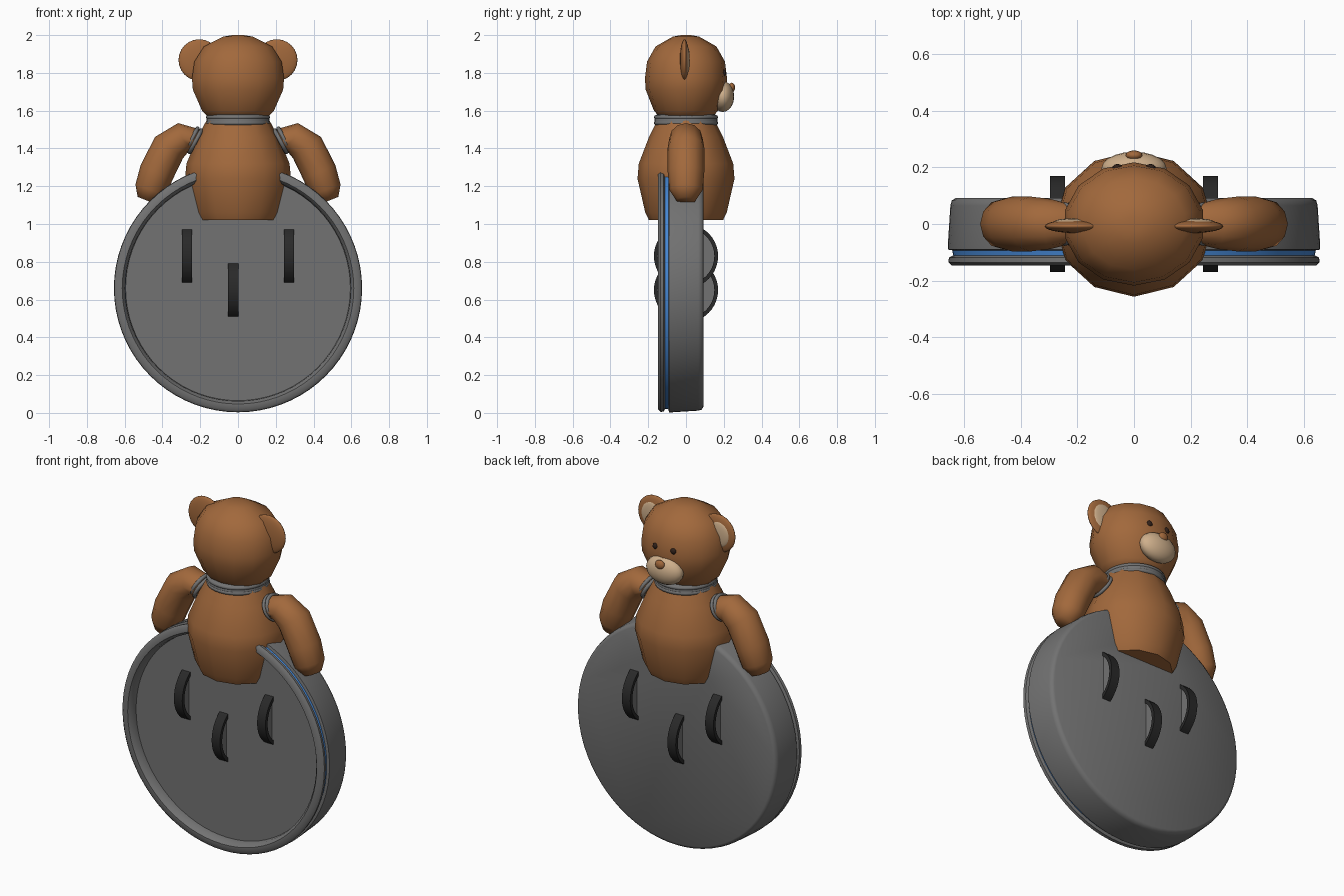
import bpy, bmesh, math
from mathutils import Vector

if "Cube" in bpy.data.objects:
    bpy.data.objects.remove(bpy.data.objects["Cube"])


def material(name, rgb):
    m = bpy.data.materials.new(name)
    m.diffuse_color = (*rgb, 1)
    m.use_nodes = True
    m.node_tree.nodes["Principled BSDF"].inputs["Base Color"].default_value = m.diffuse_color
    return m


GREY = material("metal grey", (0.17, 0.17, 0.17))
BROWN = material("fur brown", (0.36, 0.14, 0.045))
TAN = material("pale tan", (0.62, 0.43, 0.26))
BLACK = material("rubber black", (0.022, 0.022, 0.022))
BLUE = material("seal blue", (0.06, 0.24, 0.65))
EYE = material("eye dark brown", (0.03, 0.015, 0.01))


def finish(ob, mats, angle=50):
    for m in mats:
        ob.data.materials.append(m)
    bpy.ops.object.select_all(action='DESELECT')
    ob.select_set(True)
    bpy.context.view_layer.objects.active = ob
    bpy.ops.object.shade_smooth_by_angle(angle=math.radians(angle))
    return ob


def loft(name, rings, mats, angle=50, rule=None):
    """Skin a stack of closed rings and cap both ends."""
    bm = bmesh.new()
    rows = [[bm.verts.new(p) for p in ring] for ring in rings]
    n = len(rows[0])
    for a, b in zip(rows, rows[1:]):
        for i in range(n):
            bm.faces.new((a[i], a[(i + 1) % n], b[(i + 1) % n], b[i]))
    bm.faces.new(rows[0])
    bm.faces.new(rows[-1])
    bmesh.ops.recalc_face_normals(bm, faces=bm.faces)
    if rule:
        for f in bm.faces:
            f.material_index = rule(f.calc_center_median())
    me = bpy.data.meshes.new(name)
    bm.to_mesh(me)
    bm.free()
    ob = bpy.data.objects.new(name, me)
    bpy.context.collection.objects.link(ob)
    return finish(ob, mats, angle)


def circle(n, start=0.0):
    return [(math.cos(start + 2 * math.pi * i / n), math.sin(start + 2 * math.pi * i / n)) for i in range(n)]


def upright(name, profile, sx, sy, n, mat, angle=60):
    rings = [[(r * sx * c, r * sy * s, z) for c, s in circle(n, math.pi / 2)] for r, z in profile]
    return loft(name, rings, [mat], angle)


def ball(name, loc, size, mat, seg=20):
    bpy.ops.mesh.primitive_uv_sphere_add(segments=seg, ring_count=seg // 2, radius=1, location=loc)
    ob = bpy.context.object
    ob.name = name
    ob.scale = size
    return finish(ob, [mat], 80)


def ring(name, loc, major, minor, mat, rot=(0, 0, 0)):
    bpy.ops.mesh.primitive_torus_add(location=loc, rotation=rot, major_radius=major, minor_radius=minor,
                                     major_segments=32, minor_segments=8)
    ob = bpy.context.object
    ob.name = name
    return finish(ob, [mat], 80)


# Round drum with raised front rim, blue seal groove and rounded back
CZ = 0.66
profile = [(0.595, -0.095), (0.598, -0.128), (0.613, -0.147), (0.642, -0.147), (0.655, -0.135),
           (0.653, -0.118), (0.638, -0.111), (0.641, -0.093), (0.657, -0.09), (0.657, -0.075),
           (0.648, 0.065), (0.643, 0.083), (0.628, 0.092)]
drum = loft("drum", [[(r * c, y, CZ + r * s) for c, s in circle(72)] for r, y in profile], [GREY, BLUE], 50,
            lambda p: int(-0.111 < p.y < -0.095 and math.hypot(p.x, p.z - CZ) > 0.6))

# Notch in the top of the drum where the body sits
bpy.ops.mesh.primitive_cube_add(size=1, location=(0, 0, 1.26))
cutter = bpy.context.object
cutter.name = "notch_cutter"
cutter.scale = (0.4, 0.6, 0.4)
cutter.hide_render = True
cutter.hide_set(True)
cut = drum.modifiers.new("notch", 'BOOLEAN')
cut.operation = 'DIFFERENCE'
cut.object = cutter

# Three black hoops with grey sides passing through the drum
for x, z in ((-0.27, 0.83), (0.27, 0.83), (-0.025, 0.65)):
    rows = [(0.15, -0.018), (0.15, -0.027), (0.17, -0.027), (0.17, 0.027), (0.15, 0.027), (0.15, 0.018)]
    loft("hoop", [[(x + dx, r * c, z + r * s) for c, s in circle(40)] for r, dx in rows], [BLACK, GREY], 40,
         lambda p, x=x, z=z: int(math.hypot(p.y, p.z - z) < 0.05))

# Body and head
upright("body", [(0.2, 1.02), (0.22, 1.06), (0.262, 1.24), (0.255, 1.32), (0.2, 1.46), (0.155, 1.55)],
        1.07, 0.98, 12, BROWN)
upright("head", [(0.15, 1.555), (0.195, 1.60), (0.245, 1.71), (0.25, 1.77), (0.237, 1.86), (0.185, 1.94),
                 (0.08, 1.992), (0.03, 2.0)], 1.0, 0.87, 14, BROWN)

# Neck joint
upright("neck_band", [(0.15, 1.525), (0.165, 1.53), (0.168, 1.57), (0.155, 1.58)], 1, 1, 32, GREY)
for z in (1.535, 1.565):
    ring("neck_ring", (0, 0, z), 0.158, 0.012, GREY)

# Face, on the +y side
ball("muzzle", (0, 0.195, 1.675), (0.115, 0.06, 0.082), TAN)
ball("nose", (0, 0.242, 1.722), (0.03, 0.018, 0.026), BROWN, 12)

ARM = [(0.235, 1.44, 0.07), (0.295, 1.452, 0.085), (0.365, 1.405, 0.093), (0.43, 1.275, 0.093),
       (0.463, 1.18, 0.085), (0.485, 1.125, 0.05)]
for s in (-1, 1):
    ball("eye", (s * 0.058, 0.198, 1.80), (0.018, 0.014, 0.018), EYE, 12)
    # Ears
    ball("ear", (s * 0.205, -0.008, 1.868), (0.11, 0.024, 0.11), BROWN, 24)
    ball("inner_ear", (s * 0.215, 0.006, 1.868), (0.07, 0.014, 0.075), TAN, 20)
    # Bent arm
    rings = []
    for i, (x, z, r) in enumerate(ARM):
        a, b = ARM[max(i - 1, 0)], ARM[min(i + 1, len(ARM) - 1)]
        t = Vector((b[0] - a[0], 0, b[1] - a[1])).normalized()
        if i == 0:
            t = Vector((0.88, 0, 0.47))
        n = Vector((-t.z, 0, t.x))
        rings.append([(s * (x + n.x * r * c), r * 1.04 * k, z + n.z * r * c) for c, k in circle(12)])
    loft("arm", rings, [BROWN], 60)
    # Shoulder joint
    for d in (0, 0.02):
        ring("shoulder_ring", (s * (0.225 + d), 0, 1.438 + d / 2), 0.066, 0.011, GREY, (0, s * 1.08, 0))
